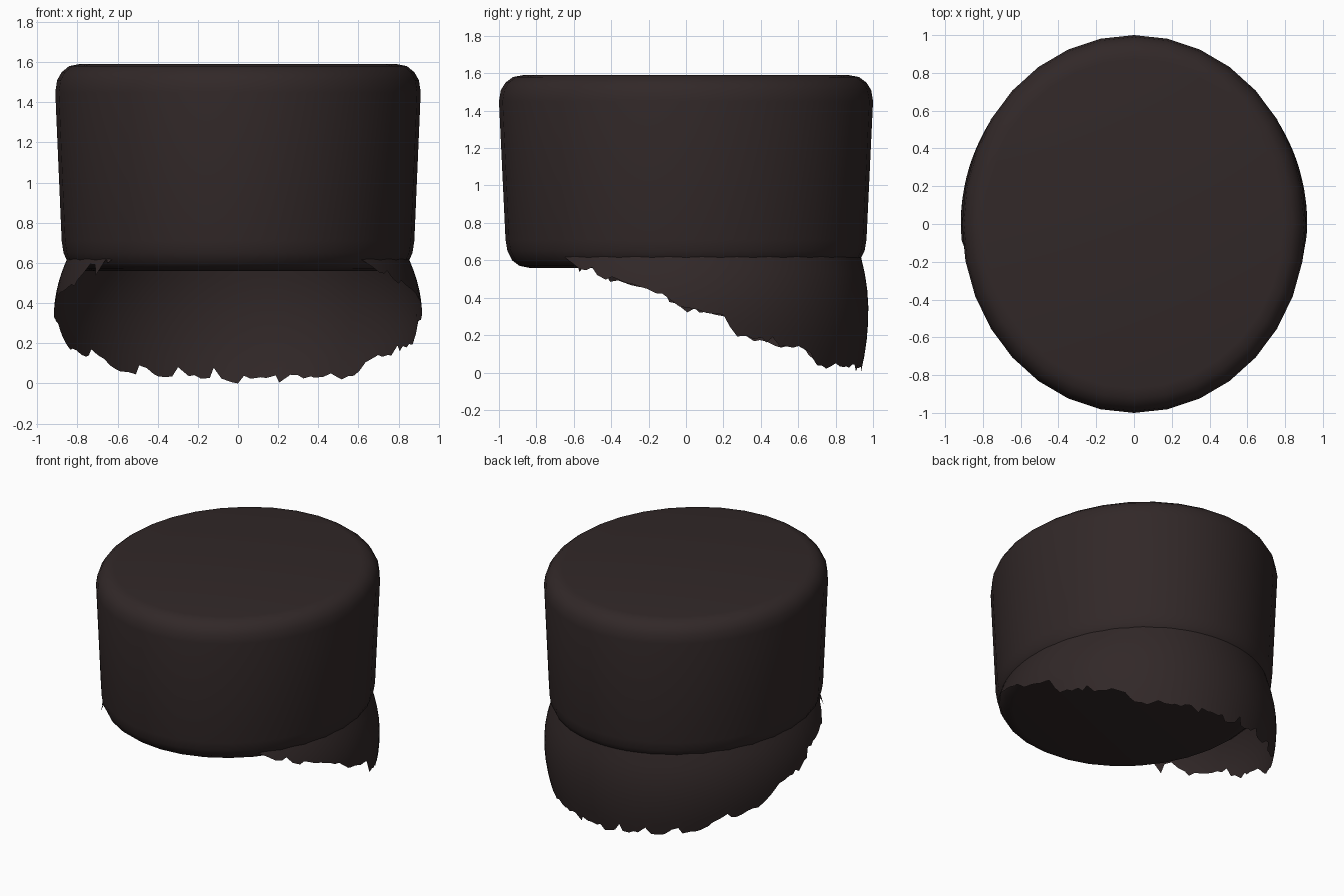
import bpy, bmesh, math, random

random.seed(7)
cube = bpy.data.objects.get("Cube")
if cube:
    bpy.data.objects.remove(cube)

fur = bpy.data.materials.new("dark brown")
fur.use_nodes = True
colour = (0.031, 0.021, 0.021, 1)
fur.diffuse_color = colour
shader = fur.node_tree.nodes["Principled BSDF"]
shader.inputs["Base Color"].default_value = colour
shader.inputs["Roughness"].default_value = 0.9

HALF_WIDTH = 0.91


def finish(name, bm, angle):
    mesh = bpy.data.meshes.new(name)
    bm.to_mesh(mesh)
    bm.free()
    mesh.materials.append(fur)
    obj = bpy.data.objects.new(name, mesh)
    bpy.context.collection.objects.link(obj)
    bpy.ops.object.select_all(action="DESELECT")
    obj.select_set(True)
    bpy.context.view_layer.objects.active = obj
    bpy.ops.object.shade_smooth_by_angle(angle=math.radians(angle))
    return obj


def interpolate(points, v):
    for (a, za), (b, zb) in zip(points, points[1:]):
        if v <= b:
            return za + (zb - za) * max(0, v - a) / (b - a)
    return points[-1][1]


# Crown: rounded oval drum, slightly wider at the top
profile = [(0.84, 0.56), (0.89, 0.57), (0.93, 0.6), (0.955, 0.65), (0.965, 0.71),
           (1, 1.45), (0.99, 1.51), (0.965, 1.55), (0.925, 1.58), (0.87, 1.59)]
bm = bmesh.new()
SIDES = 32
rings = []
for r, z in profile:
    rings.append([bm.verts.new((HALF_WIDTH * r * math.sin(math.tau * i / SIDES),
                                -r * math.cos(math.tau * i / SIDES), z))
                  for i in range(SIDES)])
for low, high in zip(rings, rings[1:]):
    for i in range(SIDES):
        j = (i + 1) % SIDES
        bm.faces.new((low[i], low[j], high[j], high[i]))
bm.faces.new(rings[0][::-1])
bm.faces.new(rings[-1])
finish("crown", bm, 40)

# Neck curtain: bulging sheet round the back with a ragged lower edge
hem = [(-0.66, 0.62), (-0.55, 0.565), (-0.4, 0.52), (-0.2, 0.44), (0, 0.345),
       (0.2, 0.3), (0.32, 0.2), (0.5, 0.145), (0.64, 0.125), (0.7, 0.05), (0.95, 0.03)]
COLUMNS, ROWS = 110, 7
START = math.radians(46)
bm = bmesh.new()
columns = []
for i in range(COLUMNS + 1):
    a = START + (math.tau - 2 * START) * i / COLUMNS
    y = -0.96 * math.cos(a)
    top = 0.65 - 0.035 * (y + 0.66) / 1.6
    # Occasional long tufts and notches over small random wear
    wear = random.uniform(-0.012, 0.012)
    pick = random.random()
    if pick < 0.13:
        wear -= random.uniform(0.02, 0.035)
    elif pick > 0.88:
        wear += random.uniform(0.02, 0.05)
    bottom = min(top - 0.015, max(0, interpolate(hem, y) + wear))
    if i == COLUMNS // 2:
        bottom = 0
    column = []
    for k in range(ROWS + 1):
        t = k / ROWS
        z = top + (bottom - top) * t
        h = (z - 0.33) / (0.29 if z > 0.33 else 0.33)
        r = 0.975 - 0.04 * h * h
        lean = random.uniform(-0.012, 0.012) if k == ROWS else 0
        column.append(bm.verts.new(((HALF_WIDTH * r + 0.03 * (1 - h * h)) * math.sin(a + lean),
                                    -r * math.cos(a + lean), z)))
    columns.append(column)
for left, right in zip(columns, columns[1:]):
    for k in range(ROWS):
        bm.faces.new((left[k], left[k + 1], right[k + 1], right[k]))
finish("neck_curtain", bm, 60)
